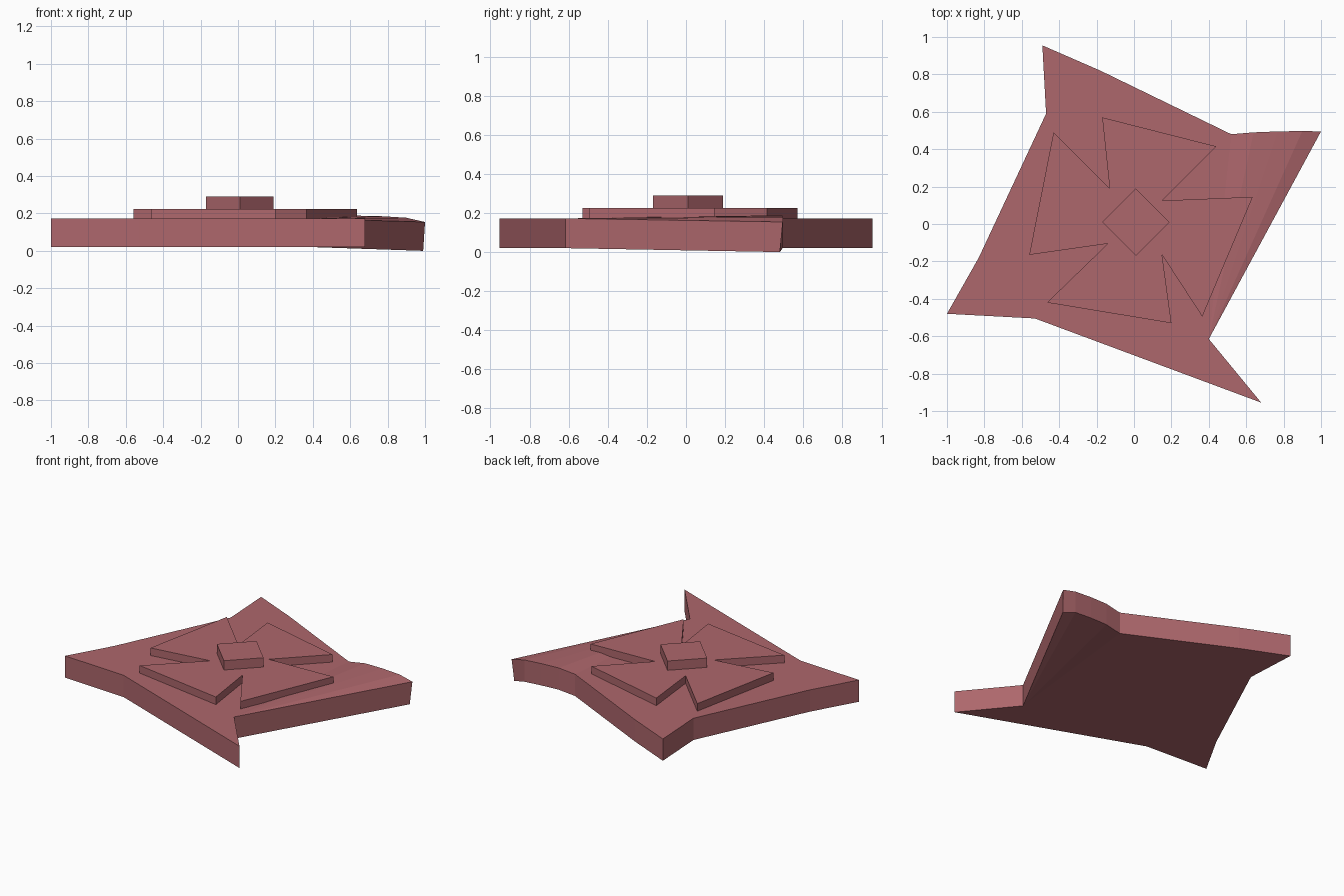
import bpy
import bmesh

if "Cube" in bpy.data.objects:
    bpy.data.objects.remove(bpy.data.objects["Cube"])

red = bpy.data.materials.new("dusty red")
red.diffuse_color = (0.42, 0.135, 0.15, 1)
red.use_nodes = True
red.node_tree.nodes["Principled BSDF"].inputs["Base Color"].default_value = red.diffuse_color


def slab(name, bottom, top, face_loops):
    """Closed plate between two matching outlines, capped by the given loops."""
    bm = bmesh.new()
    lo = [bm.verts.new(p) for p in bottom]
    hi = [bm.verts.new(p) for p in top]
    n = len(lo)
    for loop in face_loops:
        bm.faces.new([hi[i] for i in loop])
        bm.faces.new([lo[i] for i in reversed(loop)])
    for i in range(n):
        j = (i + 1) % n
        bm.faces.new((lo[i], lo[j], hi[j], hi[i]))
    bmesh.ops.recalc_face_normals(bm, faces=bm.faces)
    mesh = bpy.data.meshes.new(name)
    bm.to_mesh(mesh)
    bm.free()
    mesh.materials.append(red)
    obj = bpy.data.objects.new(name, mesh)
    bpy.context.collection.objects.link(obj)
    return obj


def flat_slab(name, outline, z0, z1):
    return slab(name, [(x, y, z0) for x, y in outline],
                [(x, y, z1) for x, y in outline], [range(len(outline))])


# Four-pointed base plate, counter-clockwise; last value bends one tip
outline = [
    (0.40, -0.615, 0), (1.0, 0.495, -0.018), (0.90, 0.497, 0.005),
    (0.77, 0.495, 0.013), (0.64, 0.49, 0.016), (0.52, 0.48, 0),
    (-0.18, 0.82, 0), (-0.49, 0.955, 0), (-0.47, 0.59, 0),
    (-0.83, -0.18, 0), (-1.0, -0.48, 0), (-0.53, -0.505, 0),
    (0.68, -0.955, 0),
]
base_top = [(x, y, 0.172 + d) for x, y, d in outline]
base_bottom = [(x, y, 0.02 + d) for x, y, d in outline]
base_bottom[1] = (0.99, 0.48, 0.0)
fan = [(0, i, i + 1) for i in range(1, 5)]
main = (0, *range(5, len(outline)))
slab("base_plate", base_bottom, base_top, fan + [main])

# Raised cross with flared arms
cross = [
    (0.635, 0.145), (0.15, 0.125), (0.44, 0.415), (-0.17, 0.57),
    (-0.13, 0.19), (-0.43, 0.49), (-0.56, -0.165), (-0.14, -0.105),
    (-0.465, -0.42), (0.20, -0.53), (0.15, -0.165), (0.365, -0.495),
]
flat_slab("flared_cross", cross, 0.165, 0.225)

# Diamond boss in the middle
c, r = 0.01, 0.18
diamond = [(c + r, c), (c, c + r), (c - r, c), (c, c - r)]
flat_slab("center_diamond", diamond, 0.22, 0.29)
